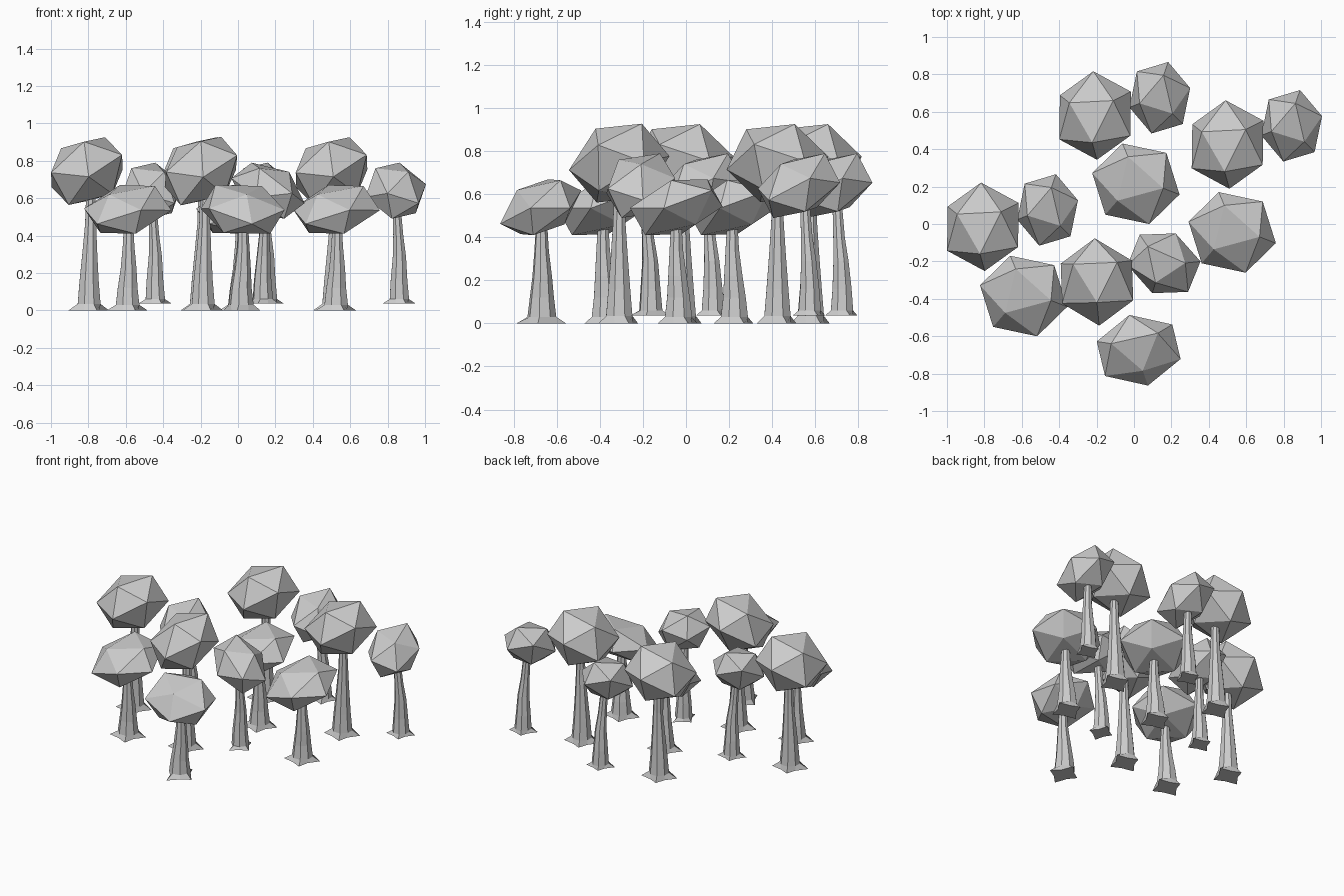
import bpy, bmesh, math
from mathutils import Vector, Matrix

if "Cube" in bpy.data.objects:
    bpy.data.objects.remove(bpy.data.objects["Cube"])

TALL_TRUNK = [(.035, .066, .012, .0), (.16, .055, .012, .0), (.32, .042, .016, 0),
              (.46, .032, .02, 0), (.62, .026, .02, 0)]

# Each kind: crown centre height, the three upper corners of its skewed icosahedron,
# trunk sections (z, radius, x offset, y offset), root height and root spread
KINDS = {
    "tall": dict(
        z=0.745, foot=0.0, spread=1.0, trunk=TALL_TRUNK,
        top=[(-.135, .068, .122), (.095, .080, .181), (-.015, -.145, .157)]),
    "broad": dict(
        z=0.745, foot=0.0, spread=1.0, trunk=TALL_TRUNK,
        top=[(-.127, .095, .128), (.108, .105, .183), (0, -.11, .16)]),
    "small": dict(
        z=0.64, foot=0.038, spread=0.8,
        top=[(.068, -.085, .10), (-.108, -.03, .12), (.02, .12, .15)],
        trunk=[(.06, .056, .02, .05), (.16, .048, .018, .05), (.29, .038, .02, .045),
               (.40, .029, .014, .036), (.55, .024, .005, .028)]),
    "low": dict(
        z=0.54, foot=0.0, spread=1.0,
        top=[(.142, -.023, .125), (-.041, .139, .13), (-.096, -.087, .08)],
        trunk=[(.03, .068, 0, .01), (.12, .057, 0, .01), (.22, .046, .005, .005),
               (.34, .034, .005, 0), (.47, .026, .005, 0)]),
}
ROOTS = [.115, .065, .095, .062, .12, .07, .105, .06]


def finish(bm, name, location, angle, sx=1, sy=1):
    """Turn, then stretch along the world axes, and place."""
    bm.transform(Matrix.Diagonal((sx, sy, 1, 1)) @ Matrix.Rotation(math.radians(angle), 4, 'Z'))
    bmesh.ops.recalc_face_normals(bm, faces=bm.faces)
    mesh = bpy.data.meshes.new(name)
    bm.to_mesh(mesh)
    bm.free()
    obj = bpy.data.objects.new(name, mesh)
    obj.location = location
    bpy.context.collection.objects.link(obj)


def crown(kind, name, x, y, angle, sx, sy):
    """Faceted leaf ball: a stretched icosahedron grown from its top face."""
    top = [Vector(t) for t in kind["top"]]
    g = (math.sqrt(5) - 1) / 2
    total = top[0] + top[1] + top[2]
    half = top + [g * (total - t) - t for t in top]
    bm = bmesh.new()
    for p in half:
        bm.verts.new(p)
        bm.verts.new(-p)
    bmesh.ops.convex_hull(bm, input=bm.verts)
    finish(bm, name, (x, y, kind["z"]), angle, sx, sy)


def trunk(kind, name, x, y, angle):
    """Tapered bent trunk with pointed root flares."""
    bm = bmesh.new()
    n = len(ROOTS)
    first = kind["trunk"][0]
    rings = [[(r * kind["spread"], kind["foot"], first[2], first[3]) for r in ROOTS]]
    for z, r, dx, dy in kind["trunk"]:
        rings.append([(r, z, dx, dy)] * n)
    loops = []
    for ring in rings:
        loop = []
        for i, (r, z, dx, dy) in enumerate(ring):
            a = math.tau * i / n + 0.4
            loop.append(bm.verts.new((dx + r * math.cos(a), dy + r * math.sin(a), z)))
        loops.append(loop)
    for lo, hi in zip(loops, loops[1:]):
        for i in range(n):
            j = (i + 1) % n
            bm.faces.new((lo[i], lo[j], hi[j], hi[i]))
    bm.faces.new(loops[0][::-1])
    bm.faces.new(loops[-1])
    finish(bm, name, (x, y, 0), angle)


# Grove layout: kind, x, y, turn, crown stretch in x and y
TREES = [
    ("tall", -.808, -.015, 0, 1.02, 1), ("tall", -.208, .58, 0, 1.02, 1),
    ("tall", .50, .425, 0, 1.02, 1), ("broad", -.198, -.31, 0, 1, 1),
    ("small", -.462, .075, 0, 1, 1), ("small", .138, .675, 0, 1, 1),
    ("small", .843, .525, 0, 1, 1), ("small", .16, -.21, 52, 1.05, 1),
    ("low", -.59, -.385, 0, 1.03, 1.04), ("low", .01, .215, 0, 1.03, 1.04),
    ("low", .525, -.045, 0, 1.03, 1.04), ("low", .025, -.675, 57, 1.06, .86),
]
for i, (k, x, y, turn, sx, sy) in enumerate(TREES, 1):
    crown(KINDS[k], f"{k}_crown_{i}", x, y, turn, sx, sy)
    trunk(KINDS[k], f"{k}_trunk_{i}", x, y, turn)
